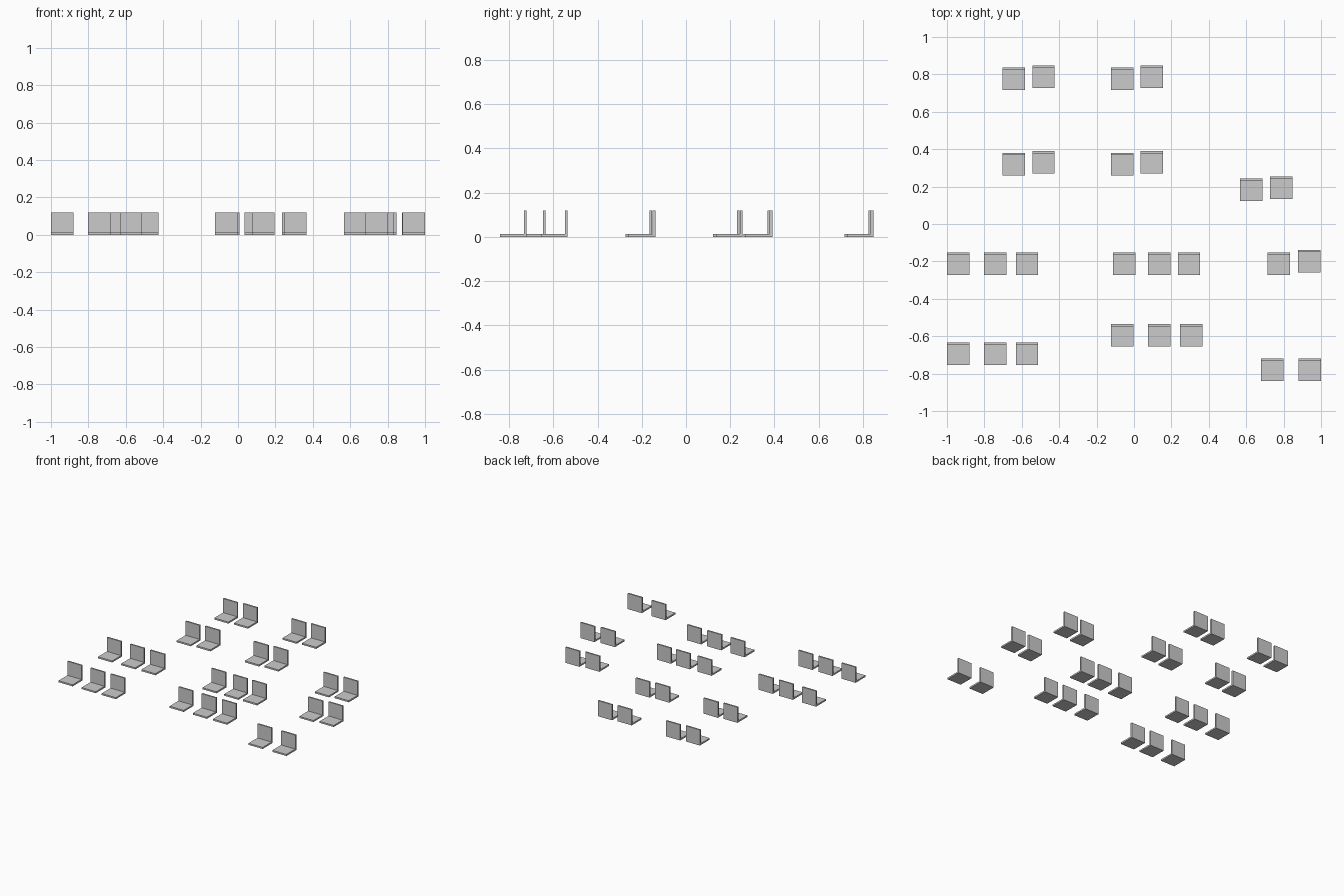
import bpy

if "Cube" in bpy.data.objects:
    bpy.data.objects.remove(bpy.data.objects["Cube"])

W = 0.12    # seat width, depth and height
T = 0.012   # board thickness

# L-shaped side profile (y, z): flat seat with an upright back at the rear
PROFILE = [(-W, 0), (0, 0), (0, W), (-T, W), (-T, T), (-W, T)]


def seat_mesh():
    n = len(PROFILE)
    verts = [(x, y, z) for x in (-W / 2, W / 2) for y, z in PROFILE]
    # end caps split into seat board and back board
    left = [(0, 5, 4, 1), (1, 4, 3, 2)]
    right = [tuple(i + n for i in reversed(f)) for f in left]
    sides = [(i, (i + 1) % n, (i + 1) % n + n, i + n) for i in range(n)]
    mesh = bpy.data.meshes.new("seat")
    mesh.from_pydata(verts, [], left + right + sides)
    mesh.validate()
    # consistent outward normals
    import bmesh
    bm = bmesh.new()
    bm.from_mesh(mesh)
    bmesh.ops.recalc_face_normals(bm, faces=bm.faces)
    bm.to_mesh(mesh)
    bm.free()
    return mesh


# Groups of seats: (x centre, y of the back edge)
groups = {
    "rear_left": [(-0.644, 0.837), (-0.484, 0.847)],
    "rear_middle": [(-0.064, 0.837), (0.096, 0.847)],
    "second_left": [(-0.644, 0.38), (-0.484, 0.39)],
    "second_middle": [(-0.064, 0.38), (0.096, 0.39)],
    "second_right": [(0.628, 0.242), (0.788, 0.255)],
    "third_left": [(-0.94, -0.153), (-0.743, -0.153), (-0.572, -0.153)],
    "third_middle": [(-0.052, -0.153), (0.134, -0.153), (0.294, -0.153)],
    "third_right": [(0.773, -0.153), (0.936, -0.139)],
    "front_left": [(-0.94, -0.634), (-0.743, -0.634), (-0.572, -0.634)],
    "front_middle": [(-0.064, -0.535), (0.134, -0.535), (0.305, -0.535)],
    "front_right": [(0.738, -0.72), (0.94, -0.72)],
}

mesh = seat_mesh()
for group, places in groups.items():
    for i, (x, y) in enumerate(places, 1):
        seat = bpy.data.objects.new(f"{group}_seat_{i}", mesh)
        seat.location = (x, y, 0)
        bpy.context.collection.objects.link(seat)
